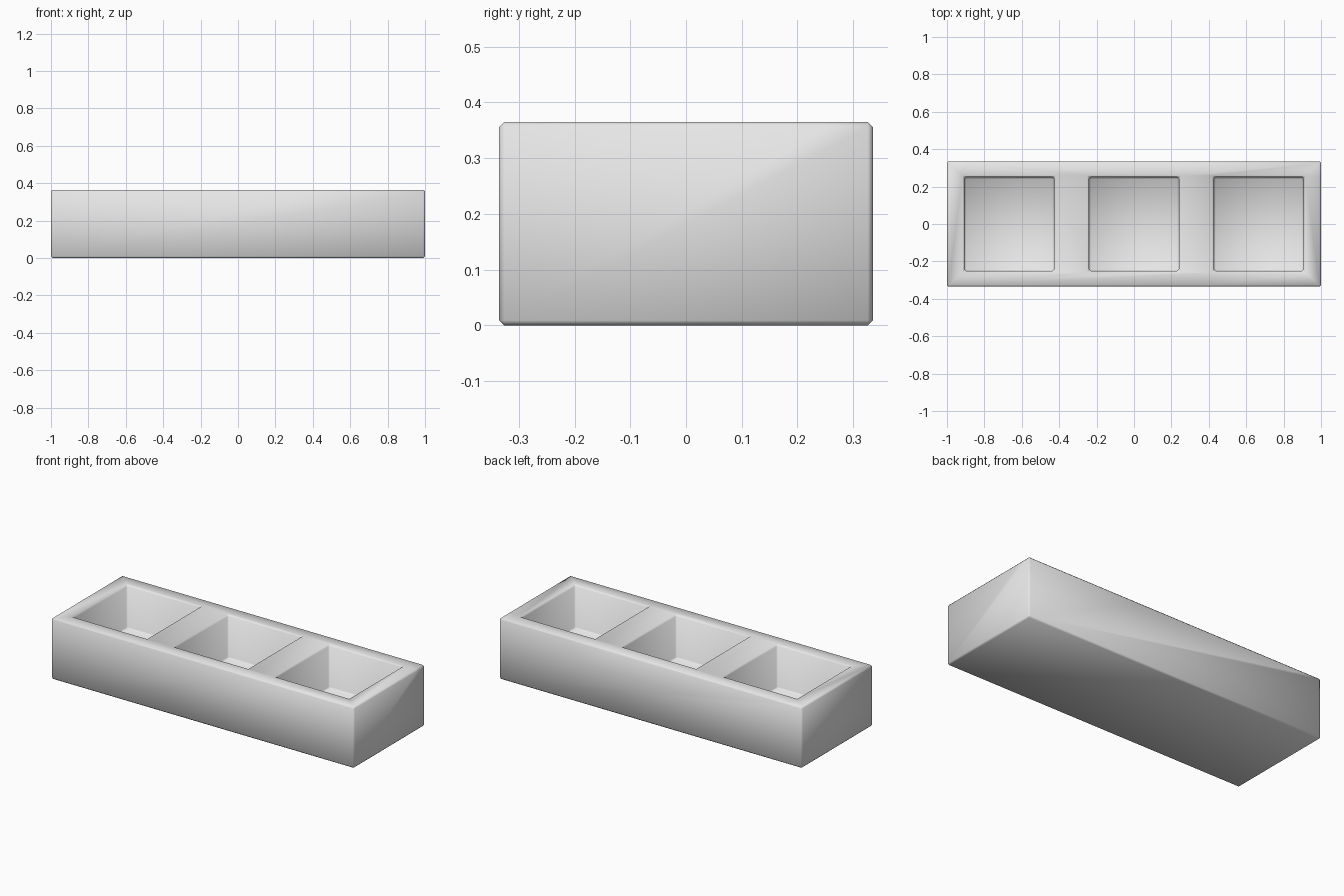
import bpy, bmesh, math

cube = bpy.data.objects.get("Cube")
if cube:
    bpy.data.objects.remove(cube, do_unlink=True)

LENGTH, WIDTH, HEIGHT = 2.0, 0.67, 0.365
POCKET_X, POCKET_Y, FLOOR_Z = 0.48, 0.50, 0.105
SPACING = 0.667
BEVEL = 0.009

grey = bpy.data.materials.new("plain_grey")
grey.use_nodes = True
colour = (0.8, 0.8, 0.8, 1.0)
grey.diffuse_color = colour
grey.node_tree.nodes["Principled BSDF"].inputs["Base Color"].default_value = colour


def box(bm, size, centre):
    """Add an axis-aligned box to the mesh."""
    verts = bmesh.ops.create_cube(bm, size=1.0)["verts"]
    bmesh.ops.scale(bm, vec=size, verts=verts)
    bmesh.ops.translate(bm, vec=centre, verts=verts)


# Solid block of the tray
bm = bmesh.new()
box(bm, (LENGTH, WIDTH, HEIGHT), (0, 0, HEIGHT / 2))

# Slice the block along the pocket walls
cuts = [((i * SPACING + s * POCKET_X / 2, 0, 0), (1, 0, 0))
        for i in (-1, 0, 1) for s in (-1, 1)]
cuts += [((0, s * POCKET_Y / 2, 0), (0, 1, 0)) for s in (-1, 1)]
for point, normal in cuts:
    bmesh.ops.bisect_plane(bm, geom=bm.verts[:] + bm.edges[:] + bm.faces[:],
                           plane_co=point, plane_no=normal)


# Push the three pocket cells down to the floor
def in_pocket(face):
    c = face.calc_center_median()
    return (face.normal.z > 0.9 and abs(c.y) < POCKET_Y / 2
            and any(abs(c.x - i * SPACING) < POCKET_X / 2 for i in (-1, 0, 1)))


bm.normal_update()
cells = [f for f in bm.faces if in_pocket(f)]
for cell in cells:
    floor = bmesh.ops.extrude_discrete_faces(bm, faces=[cell])["faces"][0]
    bmesh.ops.translate(bm, vec=(0, 0, FLOOR_Z - HEIGHT), verts=floor.verts[:])

# Merge the coplanar faces around the pockets' guide cuts on the outer walls
bm.normal_update()
bmesh.ops.dissolve_limit(bm, angle_limit=math.radians(1),
                         verts=bm.verts[:], edges=bm.edges[:])
bmesh.ops.recalc_face_normals(bm, faces=bm.faces[:])

mesh = bpy.data.meshes.new("storage_tray")
bm.to_mesh(mesh)
bm.free()
mesh.materials.append(grey)
tray = bpy.data.objects.new("storage_tray", mesh)
bpy.context.collection.objects.link(tray)

# Small chamfer on every sharp edge
bevel = tray.modifiers.new("edge_chamfer", "BEVEL")
bevel.width = BEVEL
bevel.segments = 1
bevel.limit_method = "ANGLE"
bevel.angle_limit = math.radians(30)

# Soft shading across the chamfers
bpy.ops.object.select_all(action="DESELECT")
tray.select_set(True)
bpy.context.view_layer.objects.active = tray
bpy.ops.object.modifier_apply(modifier=bevel.name)
bpy.ops.object.shade_smooth_by_angle(angle=math.radians(60))
